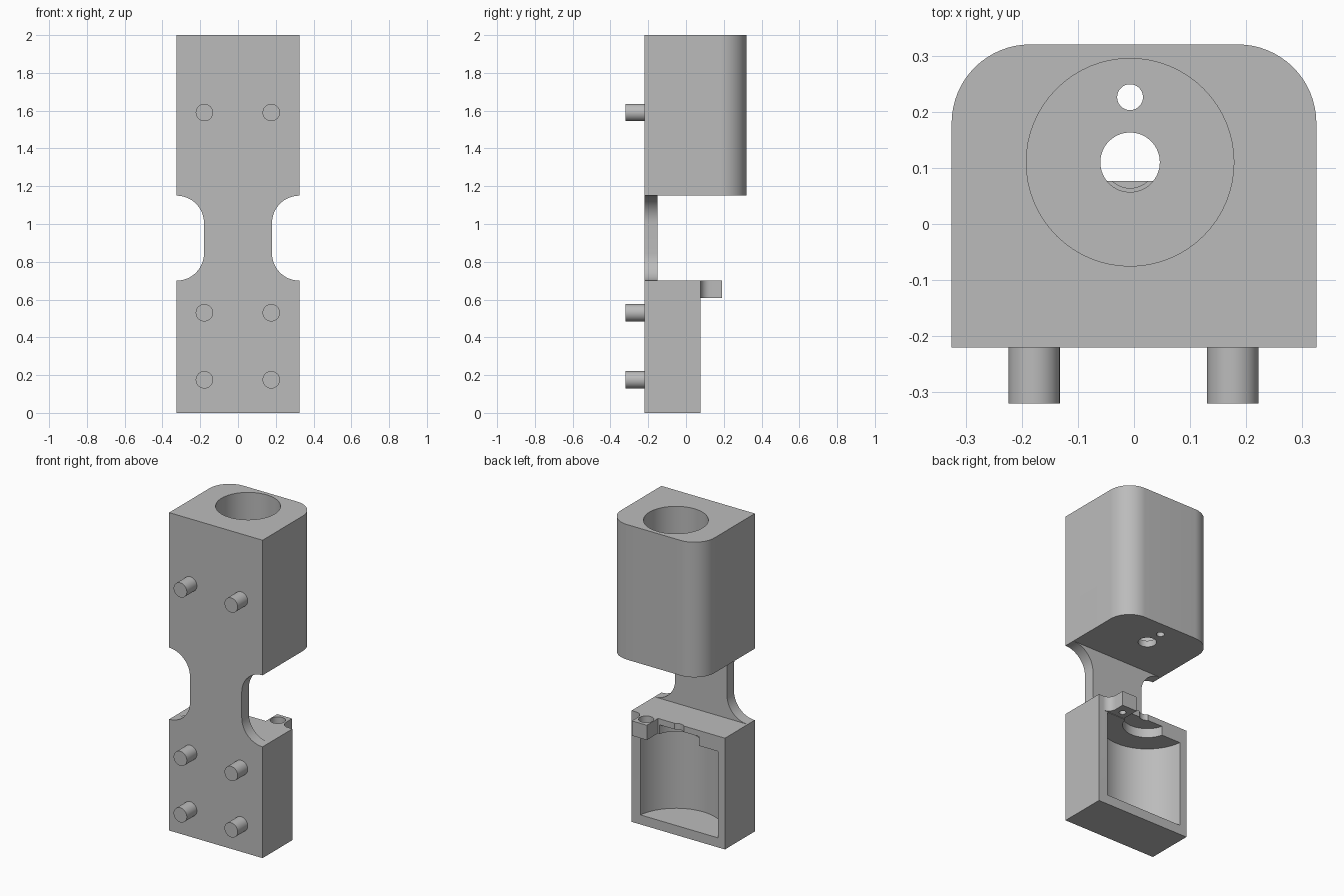
import bpy, bmesh
from math import cos, sin, radians

cube = bpy.data.objects.get("Cube")
if cube:
    bpy.data.objects.remove(cube, do_unlink=True)

grey = bpy.data.materials.new("plain grey")
grey.use_nodes = True
COLOUR = (0.5, 0.5, 0.5, 1)
grey.diffuse_color = COLOUR
grey.node_tree.nodes["Principled BSDF"].inputs["Base Color"].default_value = COLOUR


def arc(cx, cy, r, start, end, steps=16):
    angles = [radians(start + (end - start) * i / steps) for i in range(steps + 1)]
    return [(cx + r * cos(a), cy + r * sin(a)) for a in angles]


def prism(name, profile, axis, lo, hi):
    """Extrude a flat profile along one axis."""
    place = {"x": lambda a, b, t: (t, a, b),
             "y": lambda a, b, t: (a, t, b),
             "z": lambda a, b, t: (a, b, t)}[axis]
    bm = bmesh.new()
    ends = [[bm.verts.new(place(a, b, t)) for a, b in profile] for t in (lo, hi)]
    for ring in ends:
        bm.faces.new(ring)
    n = len(profile)
    for i in range(n):
        j = (i + 1) % n
        bm.faces.new((ends[0][i], ends[0][j], ends[1][j], ends[1][i]))
    bmesh.ops.recalc_face_normals(bm, faces=bm.faces)
    mesh = bpy.data.meshes.new(name)
    bm.to_mesh(mesh)
    bm.free()
    mesh.materials.append(grey)
    obj = bpy.data.objects.new(name, mesh)
    bpy.context.collection.objects.link(obj)
    return obj


def cylinder(name, centre, r, axis, lo, hi, steps=64):
    return prism(name, arc(*centre, r, 0, 360, steps)[:-1], axis, lo, hi)


def combine(target, tool, operation="DIFFERENCE"):
    """Apply a boolean and discard the tool."""
    tool.hide_render = True
    mod = target.modifiers.new("cut", "BOOLEAN")
    mod.operation, mod.solver, mod.object = operation, "EXACT", tool
    bpy.context.view_layer.objects.active = target
    bpy.ops.object.modifier_apply(modifier=mod.name)
    bpy.data.objects.remove(tool, do_unlink=True)


# Overall size
W, FRONT, BACK = 0.325, -0.22, 0.32
LOW_TOP, HIGH_BASE = 0.70, 1.15
LOW_BACK, NECK_BACK = 0.077, -0.15
AXIS = (-0.007, 0.11)

# Full-height body with rounded rear corners
R = 0.14
outline = [(-W, FRONT), (W, FRONT)]
outline += arc(W - R, BACK - R, R, 0, 90) + arc(R - W, BACK - R, R, 90, 180)
body = prism("holder_body", outline, "z", 0, 2)

# Stepped clearance behind the lower block and the neck
combine(body, prism("rear_clearance", [
    (LOW_BACK, -0.5), (1, -0.5), (1, HIGH_BASE), (NECK_BACK, HIGH_BASE),
    (NECK_BACK, LOW_TOP), (LOW_BACK, LOW_TOP)], "x", -1, 1))

# Rounded waist cut on each side of the neck
S = 0.145
for side in (-1, 1):
    slot = [(0.6, HIGH_BASE)] + arc(W, HIGH_BASE - S, S, 90, 180)
    slot += arc(W, LOW_TOP + S, S, 180, 270) + [(0.6, LOW_TOP)]
    combine(body, prism("waist_cut", [(side * x, z) for x, z in slot], "y", -0.5, 0))

# Rear tab with a filleted root
tab = [(0.14, 0), (0.14, 0.19), (0.244, 0.19)]
tab += arc(0.294, 0.127, 0.05, 180, 270, 8) + [(0.294, 0)]
combine(body, prism("rear_tab", tab, "z", 0.607, LOW_TOP), "UNION")

# Locating pegs on the front
for z in (0.175, 0.53, 1.59):
    for x in (-0.178, 0.176):
        combine(body, cylinder("front_peg", (x, z), 0.046, "y", -0.32, -0.2, 32), "UNION")

# Bores: name, centre, radius, bottom, top
TAB_HOLE = (0.19, 0.125)
bores = [
    ("upper_bore", AXIS, 0.185, 1.19, 2.1),
    ("upper_shaft_hole", AXIS, 0.053, 1.1, 1.3),
    ("upper_pin_hole", (AXIS[0], 0.226), 0.023, 1.1, 1.3),
    ("lower_cavity", AXIS, 0.272, 0.06, 0.604),
    ("lower_recess", AXIS, 0.141, 0.5, 0.662),
    ("lower_shaft_hole", AXIS, 0.046, 0.6, 0.8),
    ("tab_counterbore", TAB_HOLE, 0.044, 0.66, 0.8),
    ("tab_hole", TAB_HOLE, 0.02, 0.5, 0.7),
]
for name, centre, r, lo, hi in bores:
    combine(body, cylinder(name, centre, r, "z", lo, hi))

# Smooth curves, crisp edges
bpy.ops.object.select_all(action="DESELECT")
body.select_set(True)
bpy.context.view_layer.objects.active = body
bpy.ops.object.shade_smooth_by_angle(angle=radians(30))
